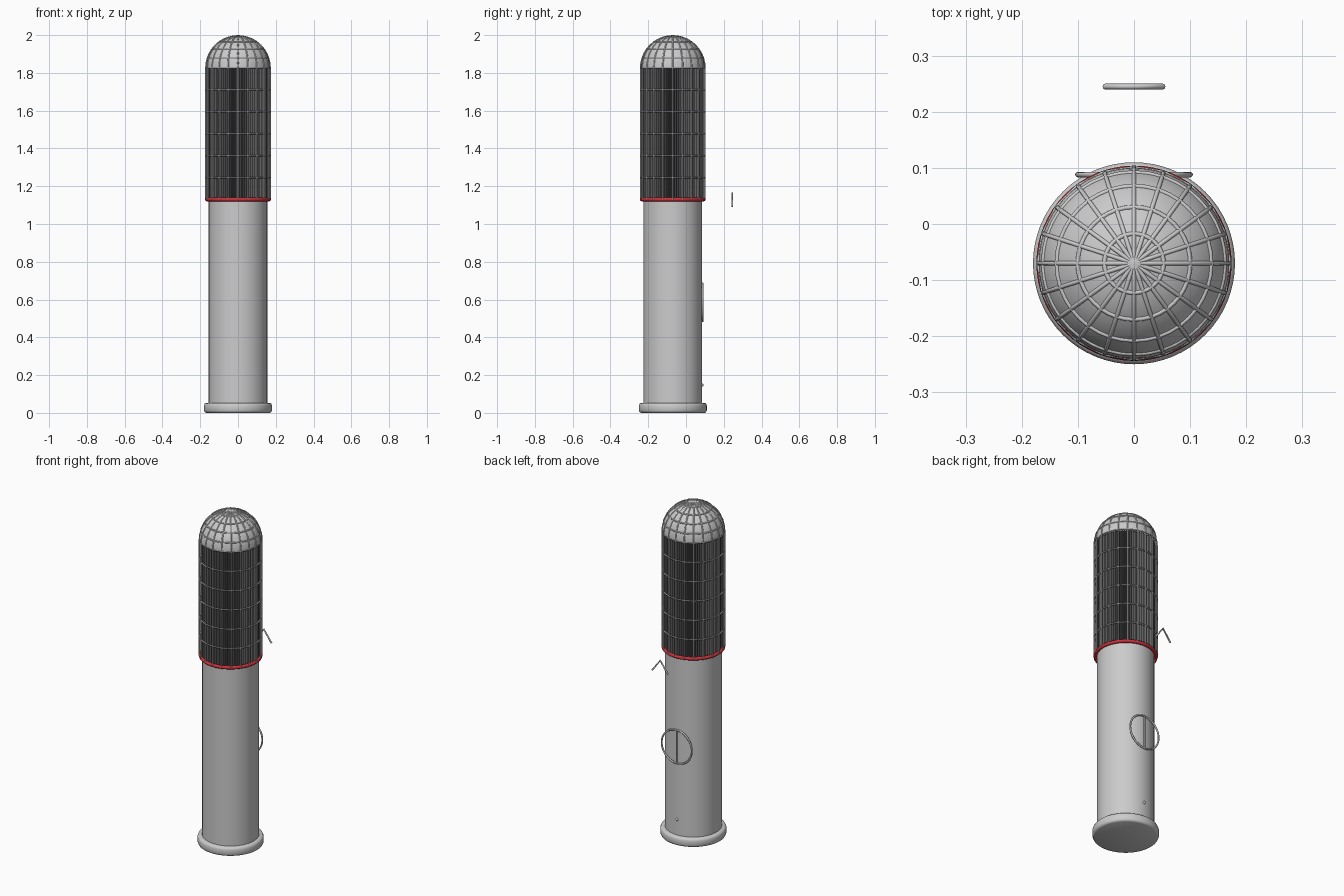
import bpy, bmesh, math
from math import sin, cos, pi, radians

if "Cube" in bpy.data.objects:
    bpy.data.objects.remove(bpy.data.objects["Cube"])

CY = -0.07           # y of the main axis
R = 0.17             # cage radius
Z0, Z1 = 1.13, 1.826  # cage bottom, dome base
SEGS = 20


def smooth(ob):
    bpy.ops.object.select_all(action='DESELECT')
    ob.select_set(True)
    bpy.context.view_layer.objects.active = ob
    bpy.ops.object.shade_smooth_by_angle(angle=radians(40))


def lathe(name, profile, steps=64):
    """Spin (radius, z) points round the main axis."""
    bm = bmesh.new()
    vs = [bm.verts.new((r, 0, z)) for r, z in profile]
    es = [bm.edges.new(p) for p in zip(vs, vs[1:])]
    bmesh.ops.spin(bm, geom=vs + es, axis=(0, 0, 1), cent=(0, 0, 0),
                   angle=2 * pi, steps=steps)
    bmesh.ops.remove_doubles(bm, verts=bm.verts, dist=1e-5)
    bmesh.ops.recalc_face_normals(bm, faces=bm.faces)
    me = bpy.data.meshes.new(name)
    bm.to_mesh(me)
    bm.free()
    ob = bpy.data.objects.new(name, me)
    ob.location.y = CY
    bpy.context.collection.objects.link(ob)
    smooth(ob)
    return ob


def rods(name, paths, radius, loc):
    """Round rods along (points, closed) paths."""
    cu = bpy.data.curves.new(name, 'CURVE')
    cu.dimensions = '3D'
    cu.bevel_depth = radius
    cu.bevel_resolution = 2
    cu.use_fill_caps = True
    for pts, closed in paths:
        sp = cu.splines.new('POLY')
        sp.points.add(len(pts) - 1)
        for p, co in zip(sp.points, pts):
            p.co = (*co, 1)
        sp.use_cyclic_u = closed
    ob = bpy.data.objects.new(name, cu)
    ob.location = loc
    bpy.context.collection.objects.link(ob)
    return ob


def circle(r, z, n):
    return [(r * cos(2 * pi * i / n), r * sin(2 * pi * i / n), z) for i in range(n)]


# Foot with rounded rim, and the plain tube body
lathe("foot", [(0, 0), (0.168, 0), (0.176, 0.004), (0.18, 0.013), (0.18, 0.04),
               (0.176, 0.049), (0.168, 0.053), (0, 0.053)])
lathe("body", [(0.155, 0.05), (0.155, Z0), (0, Z0)])

# Red collar
bpy.ops.mesh.primitive_torus_add(major_segments=64, minor_segments=12, major_radius=0.164,
                                 minor_radius=0.01, location=(0, CY, Z0))
collar = bpy.context.object
collar.name = "red_collar"
red = bpy.data.materials.new("red")
red.diffuse_color = (0.6, 0.03, 0.04, 1)
red.use_nodes = True
red.node_tree.nodes["Principled BSDF"].inputs["Base Color"].default_value = red.diffuse_color
collar.data.materials.append(red)
smooth(collar)

# Pleated inner core
bm = bmesh.new()
n = 160
rows = [[bm.verts.new(((0.16 if i % 2 else 0.145) * cos(2 * pi * i / n),
                       (0.16 if i % 2 else 0.145) * sin(2 * pi * i / n), z))
         for i in range(n)] for z in (Z0, Z1)]
for i in range(n):
    j = (i + 1) % n
    bm.faces.new((rows[0][i], rows[0][j], rows[1][j], rows[1][i]))
me = bpy.data.meshes.new("pleated_core")
bm.to_mesh(me)
bm.free()
core = bpy.data.objects.new("pleated_core", me)
core.location.y = CY
bpy.context.collection.objects.link(core)
dark = bpy.data.materials.new("dark_grey")
dark.diffuse_color = (0.12, 0.12, 0.12, 1)
dark.use_nodes = True
dark.node_tree.nodes["Principled BSDF"].inputs["Base Color"].default_value = dark.diffuse_color
me.materials.append(dark)

# Solid dome under the wires
lathe("dome", [(R * cos(a), Z1 + R * sin(a))
               for a in (radians(4.5 * k) for k in range(21))] , 80)

# Wire cage: uprights running over the dome, then rings
paths = []
arc = [radians(9 * k) for k in range(11)]
for i in range(SEGS):
    t = 2 * pi * i / SEGS
    prof = [(R, Z0)] + [(R * cos(a), Z1 + R * sin(a)) for a in arc]
    paths.append(([(r * cos(t), r * sin(t), z) for r, z in prof], False))
for k in range(1, 7):
    paths.append((circle(R, Z0 + (Z1 - Z0) * k / 6, SEGS), True))
for k in range(1, 5):
    a = radians(18 * k)
    paths.append((circle(R * cos(a), Z1 + R * sin(a), SEGS * 2), True))
rods("wire_cage", paths, 0.004, (0, CY, 0))

# Round emblem ring with a bar on the back
ring = [(x, 0, y) for x, y, _ in circle(0.1, 0, 48)]
rods("back_ring", [(ring, True), ([(0, 0, -0.1), (0, 0, 0.1)], False)],
     0.005, (0, 0.088, 0.585))

# Small stud low on the back
bpy.ops.mesh.primitive_uv_sphere_add(segments=16, ring_count=8, radius=0.008,
                                     location=(0, 0.086, 0.147))
bpy.context.object.name = "back_stud"
smooth(bpy.context.object)

# Chevron rod floating behind
rods("back_chevron", [([(-0.052, 0, 1.093), (0, 0, 1.163), (0.052, 0, 1.093)], False)],
     0.005, (0, 0.245, 0))
